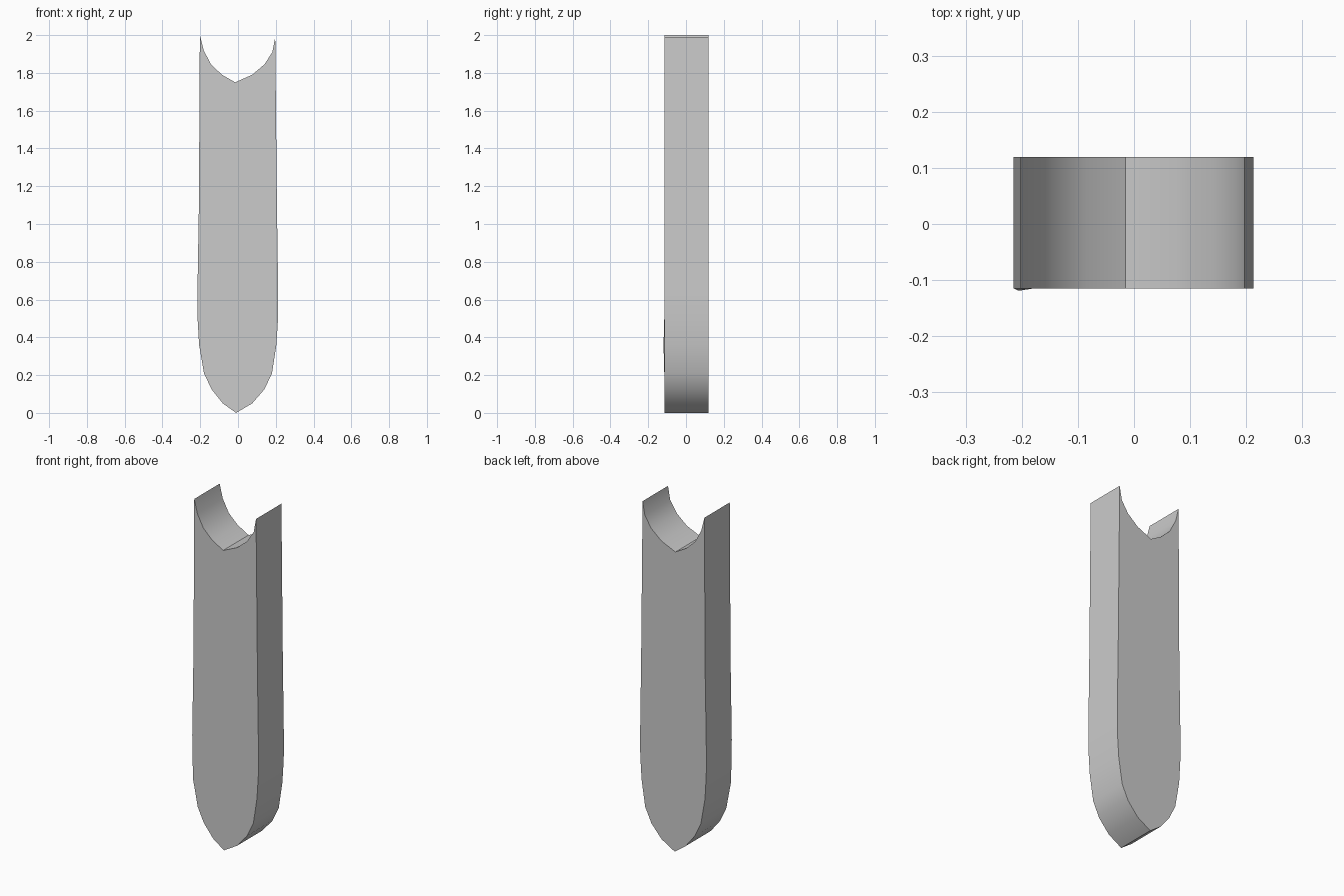
import bpy, bmesh, math

if "Cube" in bpy.data.objects:
    bpy.data.objects.remove(bpy.data.objects["Cube"])

# Outline in x, z: notched top, slightly bulging sides, rounded pointed bottom
outline = [
    (-0.01, 0.0), (0.075, 0.05), (0.14, 0.125), (0.18, 0.21), (0.203, 0.36),
    (0.212, 0.50), (0.213, 0.62), (0.206, 1.10), (0.197, 1.99),
    (0.182, 1.91), (0.14, 1.845), (0.075, 1.79), (-0.015, 1.75),
    (-0.085, 1.79), (-0.143, 1.845), (-0.182, 1.92), (-0.202, 2.0),
    (-0.207, 1.10), (-0.215, 0.62), (-0.214, 0.50), (-0.206, 0.36),
    (-0.18, 0.21), (-0.14, 0.125), (-0.08, 0.05),
]
FRONT, BACK = -0.115, 0.119

bm = bmesh.new()
front = [bm.verts.new((x, FRONT, z)) for x, z in outline]
back = [bm.verts.new((x, BACK, z)) for x, z in outline]
front[20].co.y = -0.119  # slight forward corner at lower left

# Front and back faces, then the rim
bm.faces.new(front)
bm.faces.new(back[::-1])
n = len(outline)
for i in range(n):
    j = (i + 1) % n
    bm.faces.new((front[i], back[i], back[j], front[j]))
bmesh.ops.recalc_face_normals(bm, faces=bm.faces)

mesh = bpy.data.meshes.new("notched_slat")
bm.to_mesh(mesh)
bm.free()
slat = bpy.data.objects.new("notched_slat", mesh)
bpy.context.collection.objects.link(slat)

# Smooth rim curves with crisp edges
bpy.context.view_layer.objects.active = slat
slat.select_set(True)
bpy.ops.object.shade_smooth_by_angle(angle=math.radians(35))
